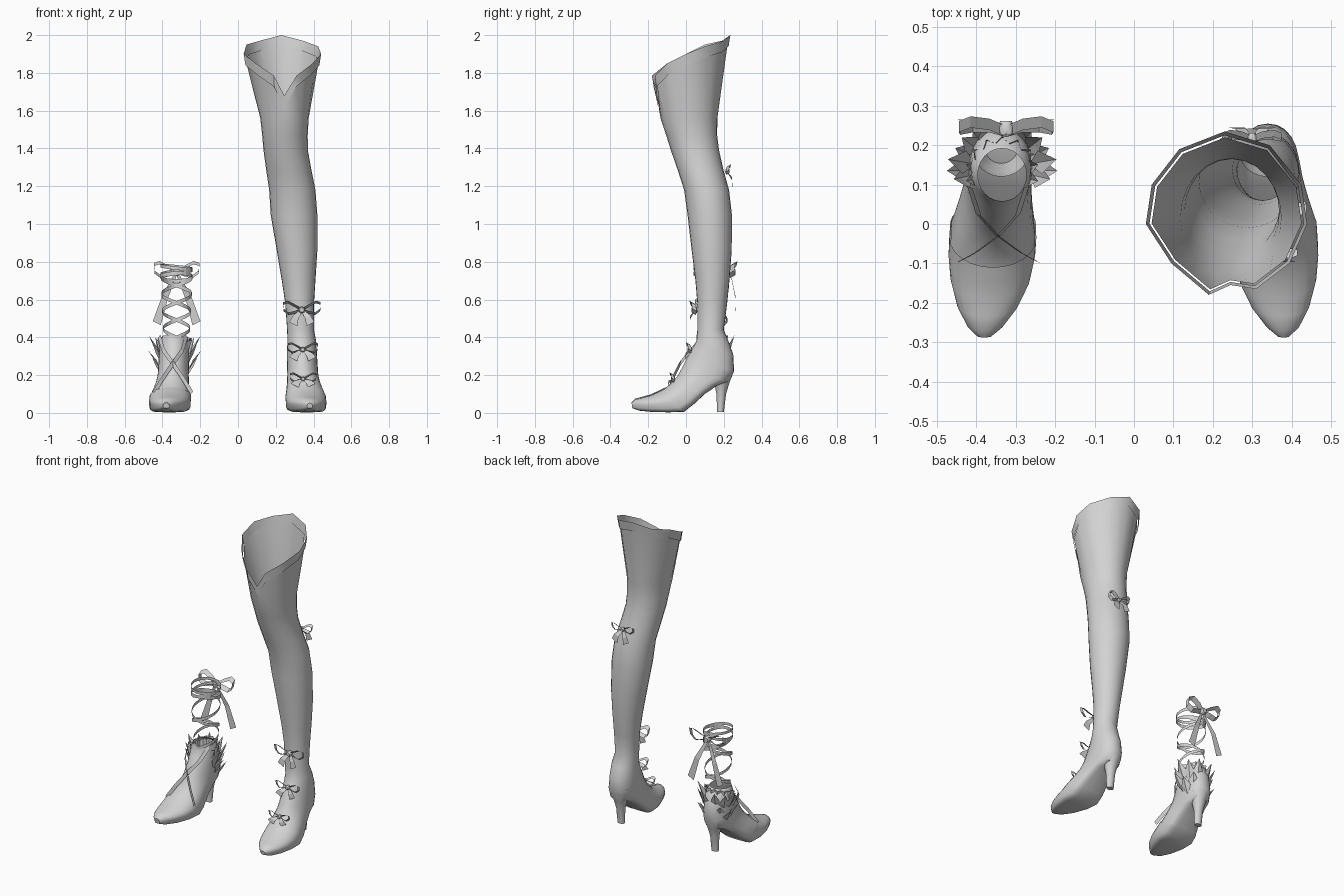
import bpy, bmesh, math
from mathutils import Vector

if "Cube" in bpy.data.objects:
    bpy.data.objects.remove(bpy.data.objects["Cube"])

grey = bpy.data.materials.new("light_grey")
grey.diffuse_color = (0.65, 0.65, 0.65, 1)
grey.use_nodes = True
grey.node_tree.nodes["Principled BSDF"].inputs["Base Color"].default_value = grey.diffuse_color
N = 24


def make(name, verts, faces, smooth=True):
    me = bpy.data.meshes.new(name)
    me.from_pydata([tuple(v) for v in verts], [], faces)
    bm = bmesh.new()
    bm.from_mesh(me)
    bmesh.ops.recalc_face_normals(bm, faces=bm.faces)
    bm.to_mesh(me)
    bm.free()
    me.materials.append(grey)
    ob = bpy.data.objects.new(name, me)
    bpy.context.collection.objects.link(ob)
    if smooth:
        bpy.ops.object.select_all(action='DESELECT')
        ob.select_set(True)
        bpy.context.view_layer.objects.active = ob
        bpy.ops.object.shade_smooth_by_angle(angle=math.radians(40))
    return ob


def ring(fy, fz, by, bz, cx, hw, e=1.0, side=1):
    """Loop through a front/top point and a back/bottom point; e < 1 squares the lower half."""
    pts = []
    for i in range(N):
        a = 2 * math.pi * i / N
        c, s = math.cos(a), math.sin(a)
        if c < 0:
            c, s = -abs(c) ** e, math.copysign(abs(s) ** e, s)
        pts.append(Vector((side * (cx + hw * s), (fy + by) / 2 + (fy - by) / 2 * c,
                           (fz + bz) / 2 + (fz - bz) / 2 * c)))
    return pts


def loft(name, rings, cap=False):
    verts = [p for r in rings for p in r]
    n = len(rings[0])
    faces = [(k * n + i, k * n + (i + 1) % n, (k + 1) * n + (i + 1) % n, (k + 1) * n + i)
             for k in range(len(rings) - 1) for i in range(n)]
    if cap:
        faces.append(tuple(range((len(rings) - 1) * n, len(rings) * n)))
    return make(name, verts, faces)


def strip(name, pts, width):
    """Flat ribbon along a path; width is one vector or one per point."""
    ws = width if isinstance(width, list) else [width] * len(pts)
    verts = []
    for p, w in zip(pts, ws):
        verts += [Vector(p) - Vector(w) / 2, Vector(p) + Vector(w) / 2]
    faces = [(2 * i, 2 * i + 1, 2 * i + 3, 2 * i + 2) for i in range(len(pts) - 1)]
    return make(name, verts, faces, False)


def bow(name, c, s, d, tail, spread):
    """Ribbon bow: c centre, s half width, d facing along y, tail drop and spread."""
    c = Vector(c)
    for m, tag in ((-1, "left"), (1, "right")):
        path = [(0, 0, 0), (.35, .15, .22), (.75, .2, .42), (1, .1, .34), (.97, .05, 0),
                (.7, .1, -.2), (.35, .1, -.12), (0, 0, 0)]
        strip(f"{name}_{tag}_loop", [c + Vector((m * u * s, d * n * s, z * s)) for u, n, z in path],
              Vector((0, d * .24 * s, .14 * s)))
        end = c + Vector((m * spread, d * .03, -tail))
        mid = c.lerp(end, .5) + Vector((m * .01, d * .012, 0))
        strip(f"{name}_{tag}_tail", [c, mid, end],
              [Vector((w, 0, m * w * .5)) for w in (.012, .03, .042)])
    k = s * .15
    loft(f"{name}_knot", [[c + Vector((r * math.cos(a * math.pi / 4), d * .2 * s * t,
                                       r * math.sin(a * math.pi / 4))) for a in range(8)]
                          for r, t in ((k, -.4), (k * 1.2, .6), (k * .8, 1.1))], True)


# Shoe stations: top y, z, sole y, z, centre x, half width, squareness
SHOE = [(.055, .38, .225, .38, .338, .076, 1), (.035, .345, .25, .31, .338, .079, 1),
        (.01, .30, .255, .22, .34, .081, .9), (-.02, .24, .225, .165, .343, .082, .75),
        (-.045, .195, .165, .145, .346, .086, .6), (-.075, .16, .10, .10, .352, .095, .5),
        (-.11, .13, .04, .045, .358, .107, .45), (-.15, .11, -.01, .006, .361, .107, .4),
        (-.19, .092, -.09, .003, .365, .098, .4), (-.235, .08, -.18, .005, .372, .074, .45),
        (-.27, .07, -.25, .012, .378, .042, .5), (-.288, .052, -.284, .025, .38, .014, .6)]
# Leg stations: z, front y, back y, inner x, outer x
LEG = [(1.56, -.135, .166, .118, .374), (1.47, -.105, .165, .128, .369),
       (1.39, -.08, .175, .135, .37), (1.28, -.042, .20, .15, .39), (1.18, -.01, .228, .165, .41),
       (1.05, .008, .243, .173, .42), (.86, .03, .242, .205, .42), (.7, .05, .23, .232, .41),
       (.58, .06, .218, .25, .402), (.44, .06, .20, .26, .402)]
# Flared rim from the front notch, round by the outer side
RIM = [(.245, -.155, 1.68), (.31, -.165, 1.785), (.395, -.10, 1.85), (.44, 0, 1.90),
       (.425, .10, 1.94), (.345, .20, 1.97), (.23, .235, 2.0), (.115, .19, 1.97),
       (.045, .10, 1.95), (.03, 0, 1.90), (.095, -.10, 1.85), (.19, -.18, 1.785)]


def rim_ring(scale, drop):
    out = []
    for i, p in enumerate(RIM):
        a, b = Vector(p), Vector(RIM[(i + 1) % len(RIM)])
        out += [a, (a + b) / 2]
    return [Vector((.24 + (p.x - .24) * scale, .02 + (p.y - .02) * scale, p.z - drop)) for p in out]


def heel(name, side):
    loft(name, [ring(f, z, b, z, .337, w, 1, side) for z, f, b, w in
                ((.25, .12, .25, .07), (.2, .13, .246, .062), (.16, .15, .23, .042),
                 (.1, .161, .212, .028), (.004, .165, .2, .023))], True)


# Tall boot: cuff, leg and shoe in one shell
leg = [ring(f, z, b, z, (x0 + x1) / 2, (x1 - x0) / 2) for z, f, b, x0, x1 in LEG]
loft("tall_boot", [rim_ring(.93, .05)] + leg + [ring(*s) for s in SHOE], True)
loft("boot_cuff", [rim_ring(1, 0), rim_ring(.955, .06)])
heel("boot_heel", 1)
bow("ankle_bow", (.338, .05, .545), .1, -1, .075, .045)
bow("instep_bow", (.343, .025, .335), .08, -1, .05, .05)
bow("vamp_bow", (.345, -.065, .18), .07, -1, .035, .045)
bow("knee_bow", (.30, .215, 1.28), .075, 1, .075, .04)

# Low shoe with open ankle and raised toe cap
top = [ring(.058, .41, .192, .41, .335, .062, 1, -1)]
loft("low_shoe", top + [ring(*s, side=-1) for s in SHOE], True)
loft("toe_cap", [ring(fy, fz + .005, by, bz, cx, hw + .003, e, -1)
                 for fy, fz, by, bz, cx, hw, e in SHOE[6:]], True)
heel("low_shoe_heel", -1)

# Crossed straps over the instep
for m in (-1, 1):
    pts = [(.1, -.09, .10), (.055, -.065, .175), (0, -.025, .255), (-.05, .03, .325), (-.072, .1, .40)]
    strip(f"instep_strap_{m + 1}", [(-.345 + m * x, y - .006, z + .006) for x, y, z in pts],
          Vector((m * .014, -.006, .016)))

# Ribbons spiralling up the ankle in both directions
AX, AY = -.325, .135
for m in (-1, 1):
    pts = []
    for i in range(33):
        t = i / 32
        a = m * t * 3.5 * math.pi
        r = .07 + .015 * t
        pts.append((AX + r * math.sin(a), AY - (r + .01) * math.cos(a), .40 + .32 * t))
    strip(f"ankle_lace_{m + 1}", pts, Vector((0, 0, .02)))

# Wound ribbon loops at the top
for k, (z, tilt) in enumerate(((.72, .02), (.745, -.015), (.77, .01))):
    pts = [(AX + .085 * math.sin(a), AY - .095 * math.cos(a), z + tilt * math.cos(a + k))
           for a in (2 * math.pi * i / 20 for i in range(21))]
    strip(f"wound_ribbon_{k}", pts, Vector((0, 0, .018)))
bow("large_back_bow", (AX, .235, .745), .12, 1, .27, .105)

# Ruffle round the ankle opening
lo, hi = [], []
for i in range(28):
    a = 2 * math.pi * i / 28
    r = .085 + .009 * (-1) ** i
    d = Vector((math.sin(a), -math.cos(a), 0))
    back = .5 - .5 * math.cos(a)
    lo.append(Vector((-.335, .13, .31 + .03 * (1 - back))) + d * .074)
    hi.append(Vector((-.335, .13, .37 + .04 * back)) + d * r)
ruff = [i for i in range(28) if 5 <= i <= 23]
strip("ankle_ruffle", [(lo[i] + hi[i]) / 2 for i in ruff], [hi[i] - lo[i] for i in ruff])

# Pointed leaves fanning from the ankle sides and back
for m in (-1, 1):
    for j, (deg, zb, zt, reach) in enumerate(((-12, .30, .38, .125), (10, .32, .41, .14),
                                              (38, .30, .40, .13), (68, .31, .41, .125),
                                              (-2, .27, .33, .14), (24, .24, .29, .13),
                                              (52, .27, .32, .12))):
        a = math.radians(deg)
        d = Vector((m * math.cos(a), math.sin(a), 0))
        t = Vector((-m * math.sin(a), math.cos(a), 0))
        o = Vector((-.335, .14, 0))
        base = o + d * .07 + Vector((0, 0, zb - .05))
        tip = o + d * reach + Vector((0, 0, zt))
        mid = o + d * (.06 + reach * .35) + Vector((0, 0, (zb + zt) / 2 - .02))
        make(f"leaf_{m + 1}_{j}", [base, mid + t * .03 - d * .012, tip, mid - t * .03 - d * .012, mid],
             [(0, 1, 4), (1, 2, 4), (2, 3, 4), (3, 0, 4)], False)
